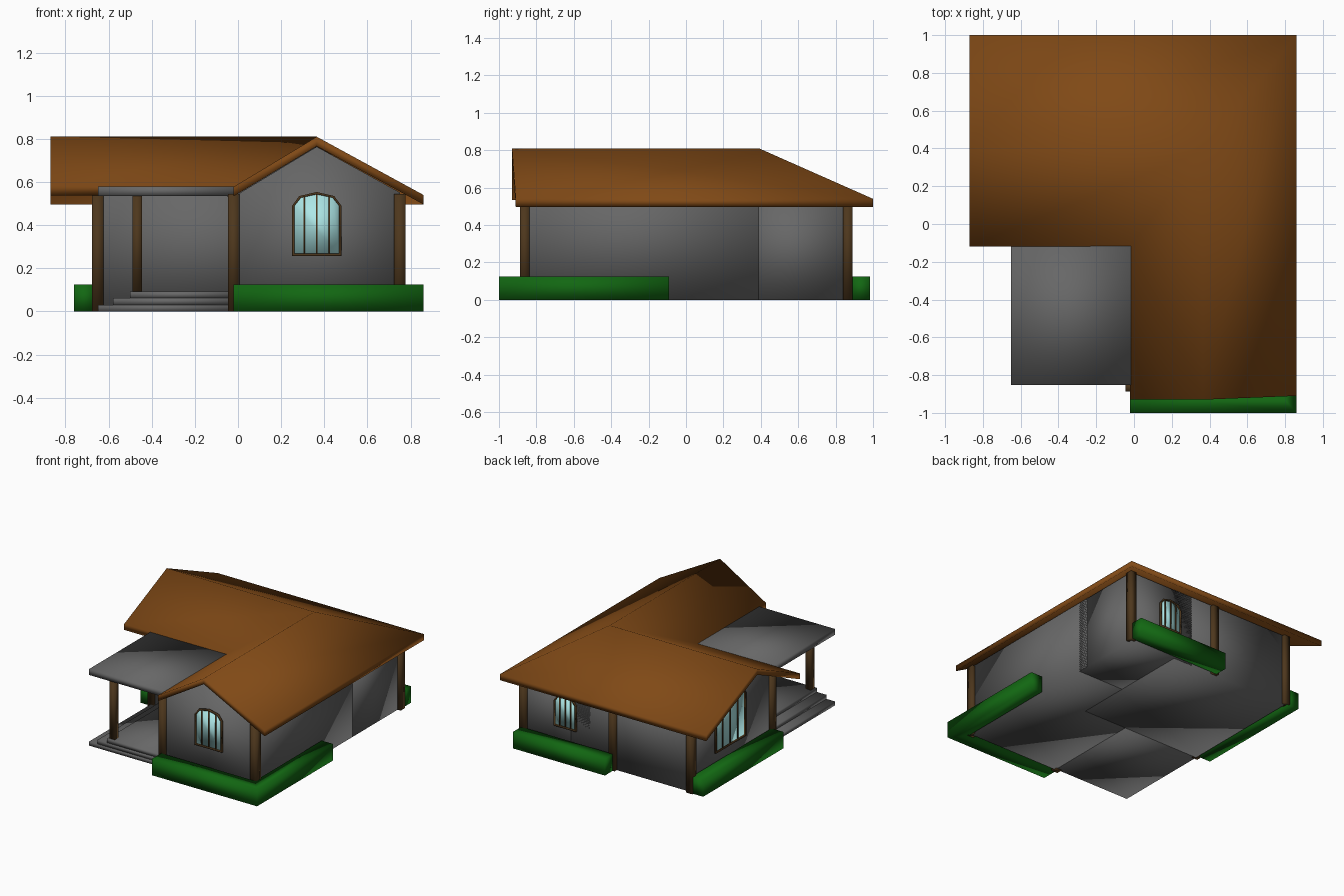
import bpy, bmesh
from math import cos, sin, pi
from mathutils import Matrix, Vector

if "Cube" in bpy.data.objects:
    bpy.data.objects.remove(bpy.data.objects["Cube"])


def mat(name, rgb):
    m = bpy.data.materials.new(name)
    m.diffuse_color = (*rgb, 1)
    m.use_nodes = True
    m.node_tree.nodes["Principled BSDF"].inputs["Base Color"].default_value = m.diffuse_color
    return m


ROOF = mat("roof_brown", (0.215, 0.067, 0.008))
WOOD = mat("dark_wood", (0.075, 0.038, 0.012))
GREEN = mat("hedge_green", (0.006, 0.135, 0.006))
GLASS = mat("pale_glass", (0.42, 0.80, 0.80))
STONE = mat("dark_grey", (0.135, 0.135, 0.135))


def finish(bm, name, material=STONE, matrix=None):
    """Make a smooth-shaded object from the mesh."""
    bmesh.ops.recalc_face_normals(bm, faces=bm.faces)
    for f in bm.faces:
        f.smooth = True
    me = bpy.data.meshes.new(name)
    bm.to_mesh(me)
    bm.free()
    ob = bpy.data.objects.new(name, me)
    bpy.context.collection.objects.link(ob)
    if matrix:
        ob.matrix_world = matrix
    me.materials.append(material)
    return ob


def box(name, x, y, z, material=STONE, matrix=None):
    bm = bmesh.new()
    bmesh.ops.create_cube(bm, size=1)
    for v in bm.verts:
        v.co = [(r[0] + r[1]) / 2 + c * (r[1] - r[0]) for r, c in zip((x, y, z), v.co)]
    return finish(bm, name, material, matrix)


def solid(name, pts, faces, offset, material=STONE, matrix=None):
    """Faces from points, given thickness along the offset vector."""
    bm = bmesh.new()
    vs = [bm.verts.new(p) for p in pts]
    fs = [bm.faces.new([vs[i] for i in f]) for f in faces]
    new = bmesh.ops.extrude_face_region(bm, geom=fs, use_keep_orig=True)["geom"]
    moved = [g for g in new if isinstance(g, bmesh.types.BMVert)]
    bmesh.ops.translate(bm, verts=moved, vec=Vector(offset))
    return finish(bm, name, material, matrix)


# Roof: left gable, front gable, hipped back right corner
solid("roof", [(-.87, -.12, .582), (-.02, -.12, .578), (-.02, -.93, .578),
               (.365, -.93, .81), (.86, -.91, .54), (.86, 1, .54),
               (-.87, 1, .54), (-.87, .39, .81), (.365, .39, .81)],
      [(0, 1, 8, 7), (1, 2, 3, 8), (3, 4, 5, 8), (7, 8, 5, 6)],
      (0, 0, -.044), ROOF)

# Walls: two gabled blocks and a block under the hip
solid("main_walls", [(-.65, -.1, 0), (-.65, .865, 0), (-.65, .865, .552),
                     (-.65, .39, .762), (-.65, -.1, .545)],
      [range(5)], (1.01, 0, 0))
solid("wing_walls", [(-.01, -.862, 0), (.75, -.862, 0), (.75, -.862, .552),
                     (.365, -.862, .764), (-.01, -.862, .538)],
      [range(5)], (0, 1.25, 0))
box("corner_walls", (.2, .75), (.3, .865), (0, .55))

# Wall posts
for i, (px, py) in enumerate([(-.02, -.862), (.75, -.862), (.75, .865),
                              (0, .865), (-.65, .865), (-.65, -.093)]):
    box(f"wall_post_{i}", (px - .026, px + .026), (py - .026, py + .026), (0, .545), WOOD)

# Porch: steps, roof slab and post
for i, px in enumerate((-.65, -.58, -.5)):
    box(f"porch_step_{i}", (px, -.005), (-.853, -.09), (.031 * i, .031 * (i + 1)))
box("porch_roof", (-.65, -.015), (-.853, -.1), (.535, .58))
box("porch_post", (-.488, -.445), (-.84, -.797), (.09, .54), WOOD)

# Hedges (the front one turns the right corner)
solid("front_hedge", [(-.02, -1, 0), (.86, -1, 0), (.86, -.09, 0),
                      (.765, -.09, 0), (.765, -.89, 0), (-.02, -.89, 0)],
      [range(6)], (0, 0, .125), GREEN)
box("back_hedge", (-.01, .76), (.885, .985), (0, .125), GREEN)
box("left_hedge", (-.76, -.66), (-.08, .88), (0, .125), GREEN)


def window(name, loc, turn, w, h, rise):
    """Arched window with bottom centre at loc, facing local -y."""
    M = Matrix.Translation(loc) @ Matrix.Rotation(turn, 4, 'Z')
    n, t, spring = 4, .011, h - rise

    def outline(inset):
        a, r = w / 2 - inset, rise - inset
        arch = [(a * cos(pi * k / n), -.004, spring + r * sin(pi * k / n)) for k in range(n + 1)]
        return [(-a, -.004, inset), (a, -.004, inset)] + arch

    outer, inner = outline(0), outline(t)
    c = len(outer)
    ring = [(i, (i + 1) % c, c + (i + 1) % c, c + i) for i in range(c)]
    solid(name + "_frame", outer + inner, ring, (0, -.014, 0), WOOD, M)
    solid(name + "_glass", inner, [range(c)], (0, -.004, 0), GLASS, M)
    for k in (-1, 0, 1):
        u = k * w / 4
        top = spring + (rise - t / 2) * (.8 if k else 1)
        box(f"{name}_bar_{k + 1}", (u - .004, u + .004), (-.014, -.006), (t, top), WOOD, M)


# Windows: front gable, left gable, back wall
window("front_window", (.365, -.86, .257), 0, .23, .297, .065)
window("left_window", (-.648, .41, .19), -pi / 2, .36, .44, .11)
window("back_window", (.4, .863, .205), pi, .19, .245, .055)
